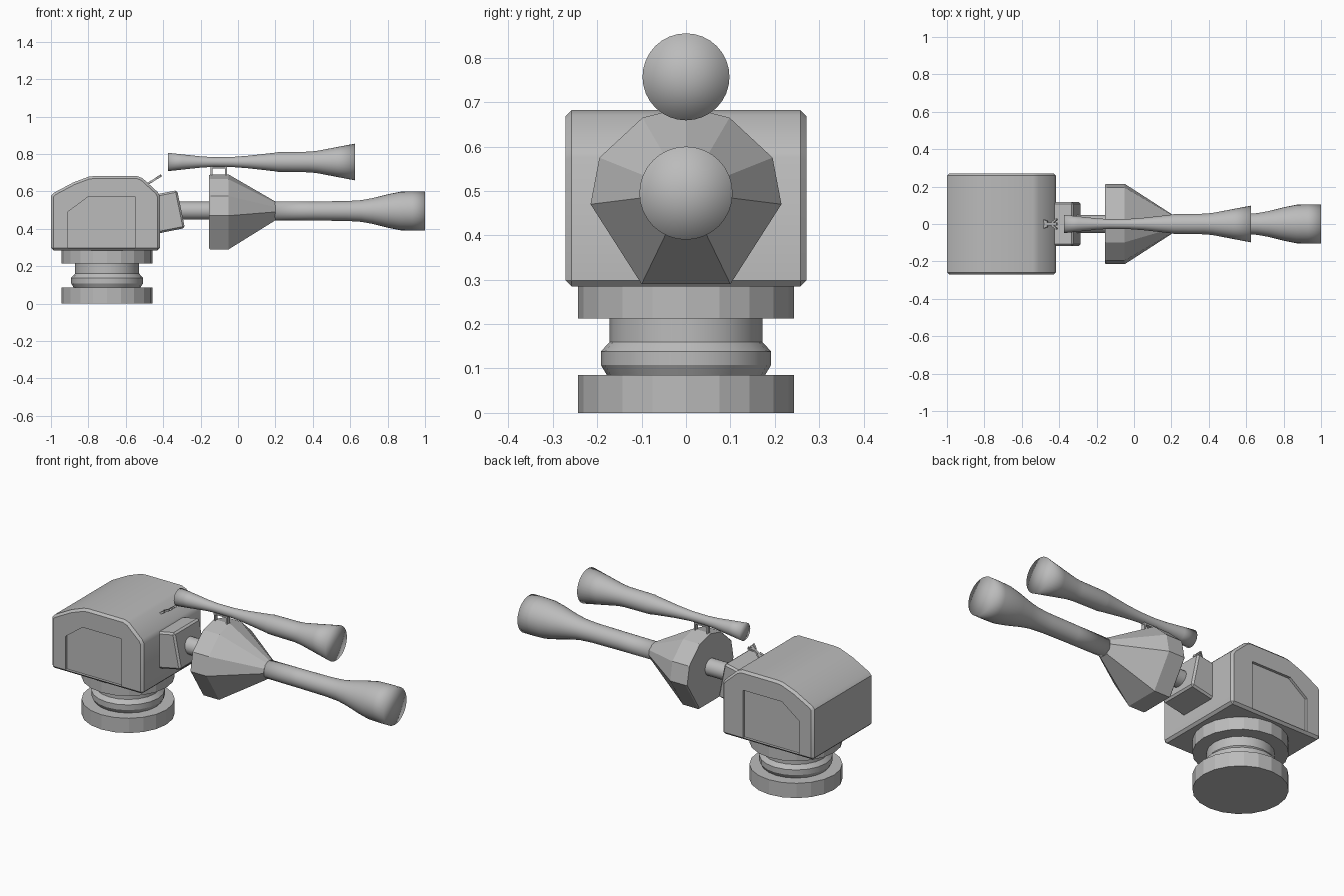
import bpy, bmesh, math
from mathutils import Matrix, Vector

if "Cube" in bpy.data.objects:
    bpy.data.objects.remove(bpy.data.objects["Cube"])

grey = bpy.data.materials.new("plain_grey")
grey.diffuse_color = (0.5, 0.5, 0.5, 1)
grey.use_nodes = True
grey.node_tree.nodes["Principled BSDF"].inputs["Base Color"].default_value = grey.diffuse_color


def finish(name, bm, smooth=None, bevel=0, limit=60):
    """Turn a bmesh into a named object, with optional bevel and smoothing angle."""
    bmesh.ops.recalc_face_normals(bm, faces=bm.faces)
    me = bpy.data.meshes.new(name)
    bm.to_mesh(me)
    bm.free()
    me.materials.append(grey)
    ob = bpy.data.objects.new(name, me)
    bpy.context.collection.objects.link(ob)
    bpy.ops.object.select_all(action='DESELECT')
    ob.select_set(True)
    bpy.context.view_layer.objects.active = ob
    if bevel:
        m = ob.modifiers.new("bevel", 'BEVEL')
        m.width, m.segments = bevel, 1
        m.limit_method, m.angle_limit = 'ANGLE', math.radians(limit)
        bpy.ops.object.modifier_apply(modifier=m.name)
    if smooth:
        bpy.ops.object.shade_smooth_by_angle(angle=math.radians(smooth))
    return ob


def loft(rings, fan=False):
    """Skin a list of equal rings and close both ends."""
    bm = bmesh.new()
    vr = [[bm.verts.new(p) for p in r] for r in rings]
    n = len(vr[0])
    for a, b in zip(vr, vr[1:]):
        for i in range(n):
            bm.faces.new((a[i], a[(i + 1) % n], b[(i + 1) % n], b[i]))
    for r in (vr[0], vr[-1]):
        cap = bm.faces.new(r)
        if fan:
            bmesh.ops.poke(bm, faces=[cap])
    return bm


def prism(profile, y0, y1):
    return loft([[(x, y, z) for x, z in profile] for y in (y0, y1)])


def turned_z(profile, cx, n):
    return loft([[(cx + r * math.cos(2 * math.pi * i / n), r * math.sin(2 * math.pi * i / n), z)
                  for i in range(n)] for r, z in profile])


def turned_x(profile, cz, n):
    return loft([[(x, r * math.cos(2 * math.pi * i / n), cz + r * math.sin(2 * math.pi * i / n))
                  for i in range(n)] for x, r in profile], fan=True)


def box(name, centre, size, tilt=0, turn=0, bevel=0):
    bm = bmesh.new()
    mat = (Matrix.Translation(Vector(centre)) @ Matrix.Rotation(tilt, 4, 'Y')
           @ Matrix.Rotation(turn, 4, 'Z') @ Matrix.Diagonal((*size, 1)))
    bmesh.ops.create_cube(bm, size=1, matrix=mat)
    return finish(name, bm, bevel=bevel)


# stepped pedestal
finish("base_disc", turned_z([(.243, 0), (.243, .085)], -.70, 20), 15)
finish("neck", turned_z([(.175, .08), (.192, .108), (.192, .138), (.172, .16), (.172, .22)],
                        -.70, 20), 20)
finish("upper_ring", turned_z([(.243, .213), (.243, .29)], -.70, 20), 15)

# arched housing with a shallow recess in each side
arch = [(-1, .285), (-1, .575), (-.985, .592), (-.88, .648), (-.80, .678), (-.77, .682),
        (-.54, .682), (-.51, .67), (-.43, .597), (-.418, .575), (-.418, .285)]
housing = finish("housing", prism(arch, -.271, .271), bevel=.013)
panel = [(-.91, .298), (-.91, .49), (-.80, .572), (-.552, .572), (-.552, .298)]
for side in (-1, 1):
    cutter = finish("recess_cutter", prism(panel, side * .256, side * .30))
    cutter.hide_render = True
    m = housing.modifiers.new("recess", 'BOOLEAN')
    m.operation, m.solver, m.object = 'DIFFERENCE', 'EXACT', cutter
    bpy.context.view_layer.objects.active = housing
    bpy.ops.object.modifier_apply(modifier=m.name)
    bpy.data.objects.remove(cutter)
bpy.ops.object.select_all(action='DESELECT')
housing.select_set(True)
bpy.ops.object.shade_smooth_by_angle(angle=math.radians(30))

# tilted block on the housing front
mantlet = [(-.45, .37), (-.284, .404), (-.325, .606), (-.45, .581)]
finish("mantlet", prism(mantlet, -.117, .117), bevel=.01)

# connecting shaft and faceted cone
finish("shaft", turned_x([(-.34, .048), (-.14, .048)], .497, 20), 40)
half = [(.1, .29), (.215, .47), (.195, .575), (.098, .665)]
outline = half + [(0, .69)] + [(-y, z) for y, z in reversed(half)]
rings = [[(x, y * s, .497 + (z - .497) * s) for y, z in outline]
         for x, s in ((-.155, .98), (-.148, 1), (-.05, 1), (.2, .25))]
finish("cone", loft(rings))

# long lower barrel with a bulbous end
finish("lower_barrel", turned_x([(.18, .05), (.4, .051), (.58, .053), (.66, .058), (.72, .069),
                                 (.80, .089), (.87, .103), (.93, .105), (1, .105)], .495, 32), 180)

# upper tube, waisted and flared
finish("upper_tube", turned_x([(-.375, .049), (-.30, .041), (-.20, .03), (-.13, .026), (-.03, .027),
                               (.06, .034), (.2, .050), (.215, .053), (.38, .055), (.42, .059),
                               (.52, .078), (.625, .098)], .757, 32), 180)

# bracket joining the tube to the cone
for x in (-.142, -.064):
    box("bracket_post", (x, 0, .703), (.009, .022, .06))
box("bracket_bar", (-.103, 0, .727), (.09, .022, .009))

# small forked sight on the housing slope
tilt = -math.radians(33)
box("sight_stem", (-.447, 0, .662), (.085, .016, .01), tilt)
for side in (-1, 1):
    box("sight_prong", (-.424, side * .017, .677), (.034, .01, .012), tilt, side * .55)
    box("sight_foot", (-.476, side * .014, .645), (.034, .014, .01), tilt, -side * .3)
